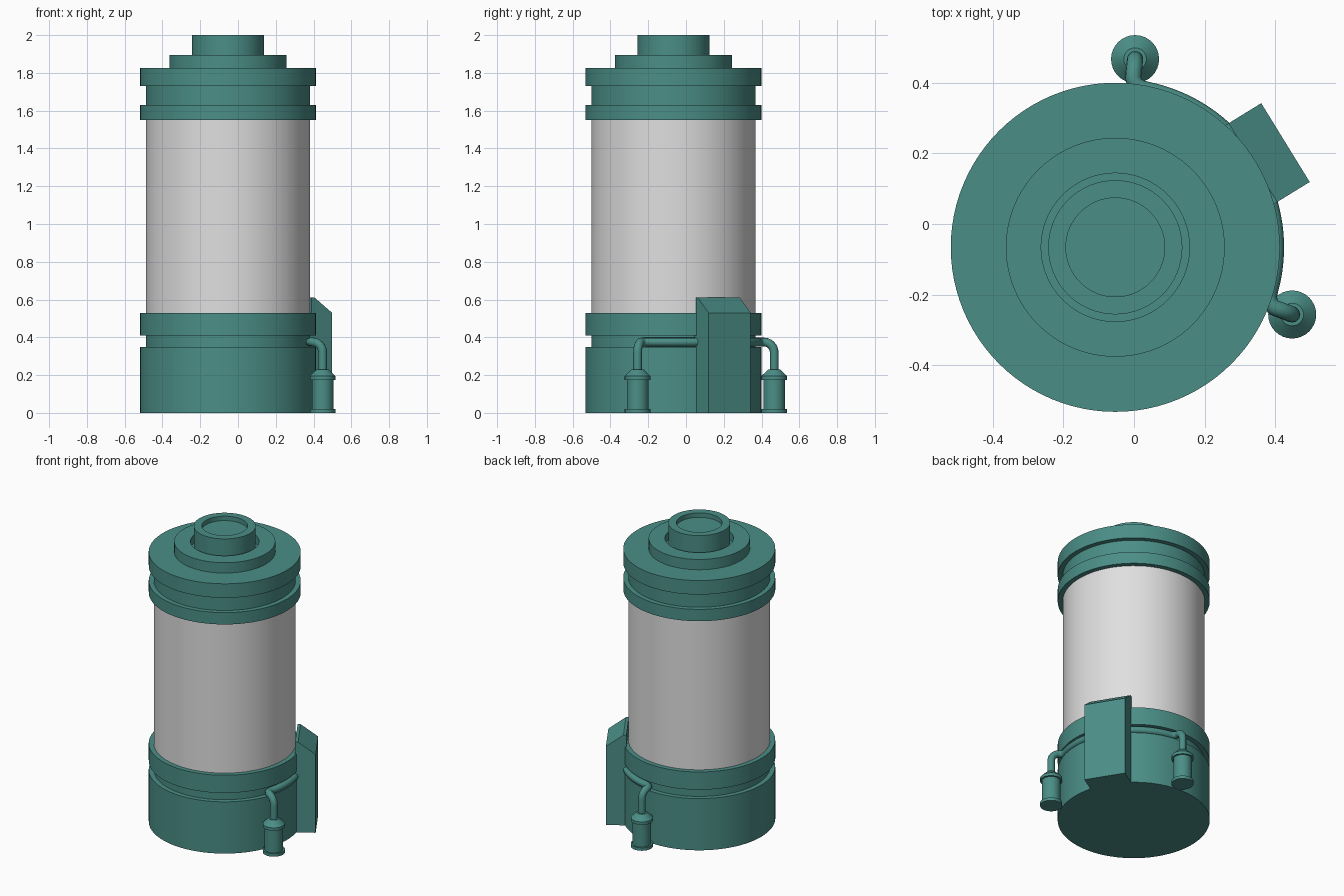
import bpy, bmesh
from math import cos, sin, pi, radians
from mathutils import Matrix, Vector

if "Cube" in bpy.data.objects:
    bpy.data.objects.remove(bpy.data.objects["Cube"], do_unlink=True)

AXIS = Vector((-0.053, -0.066, 0))   # centre line of the tower
FACING = radians(31.6)               # direction of the control box
SPREAD = radians(52.4)               # canisters sit this far either side
R, R_IN = 0.466, 0.435               # outer rim and inner wall


def material(name, rgb):
    m = bpy.data.materials.new(name)
    m.use_nodes = True
    colour = (*rgb, 1)
    m.diffuse_color = colour
    m.node_tree.nodes["Principled BSDF"].inputs["Base Color"].default_value = colour
    return m


teal = material("teal metal", (0.07, 0.27, 0.24))
grey = material("light grey", (0.74, 0.74, 0.74))


def finish(name, bm, mat, location, smooth=True):
    bmesh.ops.recalc_face_normals(bm, faces=bm.faces)
    mesh = bpy.data.meshes.new(name)
    bm.to_mesh(mesh)
    bm.free()
    mesh.materials.append(mat)
    obj = bpy.data.objects.new(name, mesh)
    obj.location = location
    bpy.context.collection.objects.link(obj)
    if smooth:
        bpy.ops.object.select_all(action="DESELECT")
        obj.select_set(True)
        bpy.context.view_layer.objects.active = obj
        bpy.ops.object.shade_smooth_by_angle(angle=radians(30))
    return obj


def lathe(name, profile, mat, location, segments=64):
    """Turn a (radius, height) profile; both ends close on the axis."""
    bm = bmesh.new()
    verts = [bm.verts.new((r, 0, z)) for r, z in profile]
    edges = [bm.edges.new(pair) for pair in zip(verts, verts[1:])]
    bmesh.ops.spin(bm, geom=verts + edges, cent=(0, 0, 0), axis=(0, 0, 1),
                   angle=2 * pi, steps=segments, use_merge=True)
    bmesh.ops.remove_doubles(bm, verts=bm.verts, dist=0.0002)
    return finish(name, bm, mat, location)


def polar(radius, angle, z):
    return AXIS + Vector((radius * cos(angle), radius * sin(angle), z))


# Base with a groove for the pipe
lathe("base", [(0, 0), (R, 0), (R, 0.35), (R_IN, 0.35), (R_IN, 0.41),
               (R, 0.41), (R, 0.53), (0, 0.53)], teal, AXIS, 96)

# Tank wall
lathe("tank", [(0, 0.52), (R_IN, 0.52), (R_IN, 1.56), (0, 1.56)], grey, AXIS, 96)

# Lid with two rims, a stepped collar and a gap around the cap
lathe("lid", [(0, 1.55), (R, 1.55), (R, 1.63), (R_IN, 1.63), (R_IN, 1.73),
              (R, 1.73), (R, 1.825), (0.31, 1.825), (0.31, 1.895),
              (0.21, 1.895), (0.21, 1.84), (0, 1.84)], teal, AXIS, 96)

# Cap with a shallow recess
lathe("cap", [(0, 1.83), (0.19, 1.83), (0.19, 2), (0.14, 2),
              (0.14, 1.97), (0, 1.97)], teal, AXIS)

# Control box with a sloping top
bm = bmesh.new()
side = [(0.38, 0), (0.566, 0), (0.566, 0.53), (0.458, 0.61), (0.44, 0.61), (0.38, 0.55)]
side[-1] = (0.44, 0.53)
face = bm.faces.new([bm.verts.new((r, -0.131, z)) for r, z in side])
sweep = bmesh.ops.extrude_face_region(bm, geom=[face])
bmesh.ops.translate(bm, vec=(0, 0.262, 0),
                    verts=[g for g in sweep["geom"] if isinstance(g, bmesh.types.BMVert)])
bmesh.ops.rotate(bm, verts=bm.verts, matrix=Matrix.Rotation(FACING, 3, "Z"))
finish("control_box", bm, teal, AXIS, smooth=False)

# Canisters either side of the box
canister = [(0, 0), (0.068, 0), (0.068, 0.02), (0.057, 0.02), (0.057, 0.175),
            (0.068, 0.175), (0.068, 0.195), (0.032, 0.23), (0, 0.23)]
for label, sign in (("left", 1), ("right", -1)):
    lathe(label + "_canister", canister, teal,
          polar(0.536, FACING + sign * SPREAD, 0), 32)


# Pipe rising from each canister, bending inward and running round the groove
def pipe_end(sign):
    a = FACING + sign * SPREAD
    points = [polar(0.536, a, 0.21)]
    for i in range(7):                       # elbow toward the tower
        t = i / 6 * pi / 2
        points.append(polar(0.481 + 0.055 * cos(t), a, 0.32 + 0.055 * sin(t)))
    points.append(polar(0.465, a - sign * 0.02, 0.375))
    points.append(polar(0.457, a - sign * 0.055, 0.375))
    return points


steps = 40
reach = SPREAD - 0.1
arc = [polar(0.455, FACING + reach * (1 - 2 * i / steps), 0.375) for i in range(steps + 1)]
path = pipe_end(1) + arc + pipe_end(-1)[::-1]

curve = bpy.data.curves.new("pipe", "CURVE")
curve.dimensions = "3D"
curve.bevel_depth = 0.023
curve.bevel_resolution = 4
curve.use_fill_caps = True
spline = curve.splines.new("POLY")
spline.points.add(len(path) - 1)
for point, co in zip(spline.points, path):
    point.co = (*co, 1)
spline.use_smooth = True
curve.materials.append(teal)
bpy.context.collection.objects.link(bpy.data.objects.new("pipe", curve))
